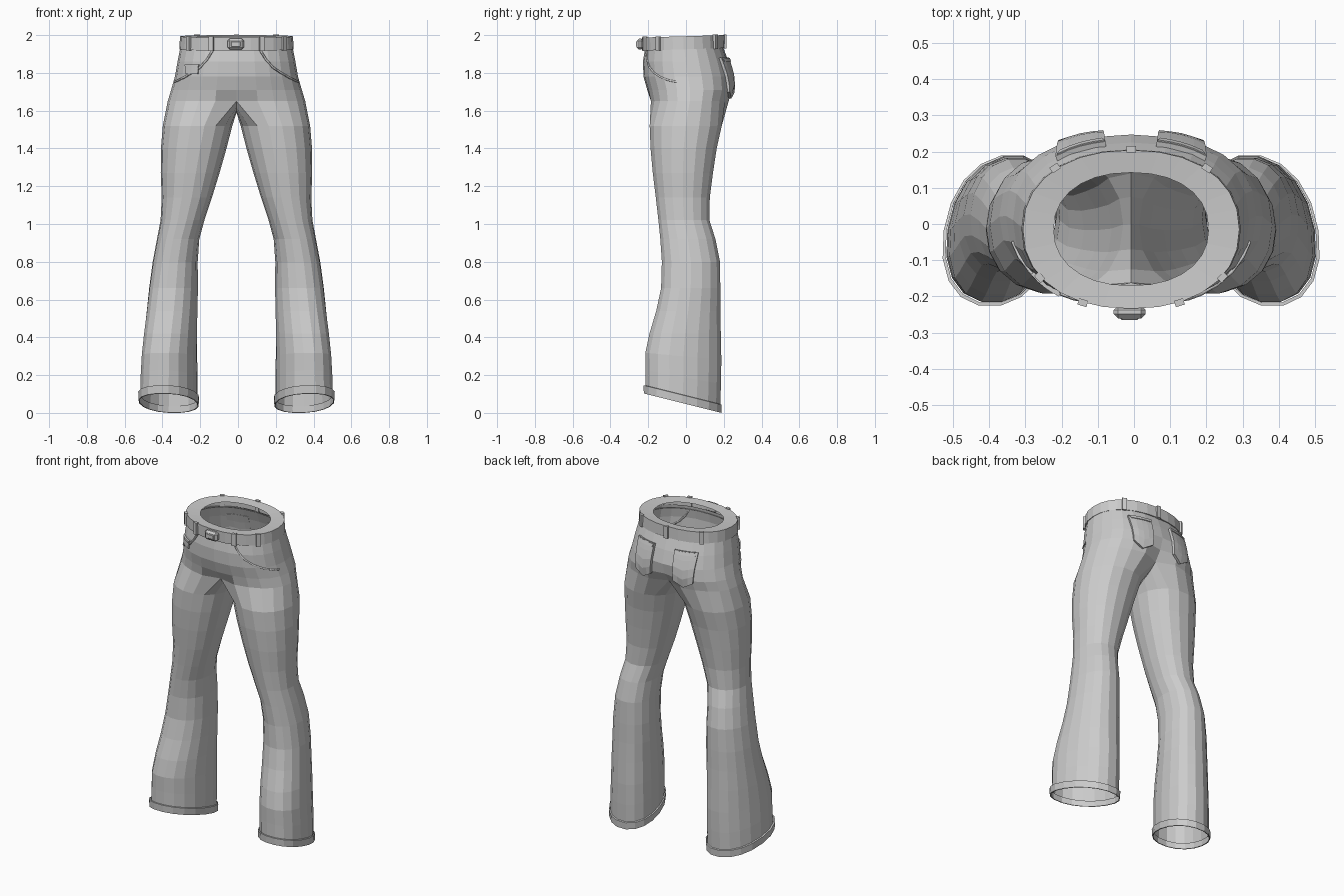
import bpy, bmesh, math
from mathutils import Vector

if "Cube" in bpy.data.objects:
    bpy.data.objects.remove(bpy.data.objects["Cube"])

CX = -0.008          # symmetry plane of the trousers
N_HIP = 2.3          # squareness of hip section


def build(name, verts, faces, mirror=False, solid=0):
    me = bpy.data.meshes.new(name)
    me.from_pydata([tuple(v) for v in verts], [], faces)
    bm = bmesh.new()
    bm.from_mesh(me)
    bmesh.ops.recalc_face_normals(bm, faces=bm.faces)
    bm.to_mesh(me)
    bm.free()
    ob = bpy.data.objects.new(name, me)
    bpy.context.collection.objects.link(ob)
    ob.location.x = CX
    if solid:
        m = ob.modifiers.new("thickness", 'SOLIDIFY')
        m.thickness, m.offset = solid, 0
    if mirror:
        ob.modifiers.new("mirror", 'MIRROR')
    return ob


def spow(v, p):
    return math.copysign(abs(v) ** p, v)


def oval(deg, x0, x1, y0, y1, n):
    t = math.radians(deg)
    return ((x0 + x1) / 2 + (x1 - x0) / 2 * spow(math.cos(t), 2 / n),
            (y0 + y1) / 2 + (y1 - y0) / 2 * spow(math.sin(t), 2 / n))


def loft(rings):
    """Faces joining closed rings of equal length."""
    n = len(rings[0])
    verts = [v for r in rings for v in r]
    faces = [(k * n + i, k * n + (i + 1) % n, (k + 1) * n + (i + 1) % n, (k + 1) * n + i)
             for k in range(len(rings) - 1) for i in range(n)]
    return verts, faces


# hip sections: z, half width, front y, back y
HIPS = [(1.94, .296, -.215, .195), (1.86, .312, -.228, .225), (1.78, .326, -.225, .247),
        (1.71, .346, -.205, .250), (1.65, .364, -.192, .232)]


def hip(z):
    for p, q in zip(HIPS, HIPS[1:]):
        if z >= q[0]:
            f = (p[0] - z) / (p[0] - q[0])
            return [a + (b - a) * f for a, b in zip(p[1:], q[1:])]
    return HIPS[-1][1:]


def hip_at(deg, z, off=0):
    a, y0, y1 = hip(z)
    return Vector((*oval(deg, -a - off, a + off, y0 - off, y1 + off, N_HIP), z))


def hip_y(x, z, side):
    a, y0, y1 = hip(z)
    h = (1 - min(1, abs(x) / a) ** N_HIP) ** (1 / N_HIP)
    return (y0 + y1) / 2 + side * (y1 - y0) / 2 * h


# leg sections: z, inner x, outer x, front y, back y
LEGS = [(1.52, .022, .390, -.195, .192), (1.40, .053, .400, -.190, .165),
        (1.27, .090, .401, -.178, .145), (1.14, .130, .396, -.162, .128),
        (1.02, .170, .402, -.148, .126), (.92, .198, .422, -.138, .158),
        (.80, .208, .446, -.130, .182), (.66, .208, .466, -.134, .184),
        (.54, .210, .478, -.160, .184), (.42, .212, .490, -.196, .187),
        (.30, .212, .499, -.218, .190), (.19, .211, .505, -.216, .188),
        (.085, .211, .508, -.216, .184)]


def leg_ring(z, x0, x1, y0, y1):
    tilt = .25 * max(0, min(1, (.42 - z) / .32))      # hem dips at the heel
    twist = .15 * max(0, min(1, (1.1 - z) / .8))      # toes turn outwards
    pts = []
    for i in range(18):
        x, y = oval(-120 + 20 * i, x0, x1, y0, y1, 2.15)
        yc = y + .02
        pts.append((x - twist * yc, y, z - tilt * yc))
    return pts


# hips and legs: half hip arcs, a crotch ring with a saddle, then leg rings
verts, faces = [], []
for k, h in enumerate(HIPS):
    row = [hip_at(-90 + 15 * i, h[0]) for i in range(13)]
    if k >= 3:
        row[12].y -= .025 * (k - 2)
    if k == 4:
        row[0].y += .03
    verts += row
    if k:
        faces += [((k - 1) * 13 + i, (k - 1) * 13 + i + 1, k * 13 + i + 1, k * 13 + i)
                  for i in range(12)]
verts += [(0, y, z) for y, z in ((.14, 1.615), (.075, 1.597), (0, 1.59), (-.07, 1.6), (-.125, 1.618))]
start = len(verts) - 18
lv, lf = loft([verts[start:]] + [leg_ring(*s) for s in LEGS])
verts += lv[18:]
faces += [tuple(i + start for i in f) for f in lf]
build("hips_and_legs", verts, faces, mirror=True)

# trouser cuffs
cuff = [(.097, .208, .510, -.219, .186), (.095, .201, .518, -.228, .192),
        (.052, .204, .516, -.226, .190), (.052, .210, .510, -.219, .184)]
build("cuffs", *loft([leg_ring(*c) for c in cuff]), mirror=True)


# belt with the wide flat inner lip
def belt_ring(z, a, y0, y1):
    pts = [oval(i * 360 / 28, -a, a, y0, y1, 2.2) for i in range(28)]
    return [(x, y, z + .03 * y) for x, y in pts]


build("belt", *loft([belt_ring(1.927, .290, -.212, .192), belt_ring(1.925, .303, -.232, .206),
                     belt_ring(1.994, .299, -.234, .204), belt_ring(1.988, .214, -.170, .142)]))


def box(name, loc, size, rot=0, bevel=0):
    bpy.ops.mesh.primitive_cube_add(size=1, location=loc, rotation=(0, 0, rot))
    ob = bpy.context.object
    ob.name, ob.scale = name, size
    if bevel:
        bpy.ops.object.transform_apply(location=False, rotation=True, scale=True)
        m = ob.modifiers.new("bevel", 'BEVEL')
        m.width, m.segments = bevel, 1
    return ob


# belt loops, standing along the belt normal
for deg in (-114, -66, -145, -35, 48, 90, 132):
    p, q = [Vector(oval(deg + d, -.303, .303, -.235, .207, 2.2)) for d in (-3, 3)]
    mid, t = (p + q) / 2, q - p
    box("belt_loop", (mid.x + CX, mid.y, 1.96 + .03 * mid.y), (.026, .018, .076),
        math.atan2(t.y, t.x))
# buckle and its plate
box("buckle", (CX - .004, -.243, 1.952), (.088, .036, .058), bevel=.012)
box("buckle_plate", (CX - .004, -.25, 1.952), (.055, .03, .034), bevel=.006)


# patches that follow the hip surface
def patch(name, x, top, half, height, tip, side, off, solid, mirror=False):
    nu, nv = 5, 5
    vs = []
    for j in range(nv):
        for i in range(nu):
            u, v = i / (nu - 1) * 2 - 1, j / (nv - 1)
            px = x + u * half * (1 - .12 * v)
            z = top - v * (height + tip * (1 - abs(u)))
            vs.append((px, hip_y(px, z, side) + side * off, z))
    fs = [(j * nu + i, j * nu + i + 1, (j + 1) * nu + i + 1, (j + 1) * nu + i)
          for j in range(nv - 1) for i in range(nu - 1)]
    build(name, vs, fs, mirror, solid)


patch("back_pockets", .138, 1.88, .068, .18, .035, 1, .006, .016, True)
patch("back_pocket_trim", .138, 1.878, .066, .018, 0, 1, .014, .008, True)
patch("coin_pocket", -.235, 1.845, .036, .05, 0, -1, .002, .01)
patch("coin_pocket_trim", -.235, 1.845, .038, .012, 0, -1, .006, .01)


# curved front pocket openings
def welt(name, flip):
    cu = bpy.data.curves.new(name, 'CURVE')
    cu.dimensions, cu.bevel_depth, cu.bevel_resolution = '3D', .006, 0
    sp = cu.splines.new('POLY')
    path = [(-68, 1.915), (-63, 1.87), (-56, 1.83), (-46, 1.80), (-34, 1.775), (-23, 1.76), (-13, 1.752)]
    sp.points.add(len(path) - 1)
    for pt, (deg, z) in zip(sp.points, path):
        p = hip_at(deg, z, .001)
        pt.co = (p.x * flip, p.y, p.z, 1)
    ob = bpy.data.objects.new(name, cu)
    bpy.context.collection.objects.link(ob)
    ob.location.x = CX


welt("front_pocket_right", -1)
welt("front_pocket_left", 1)
